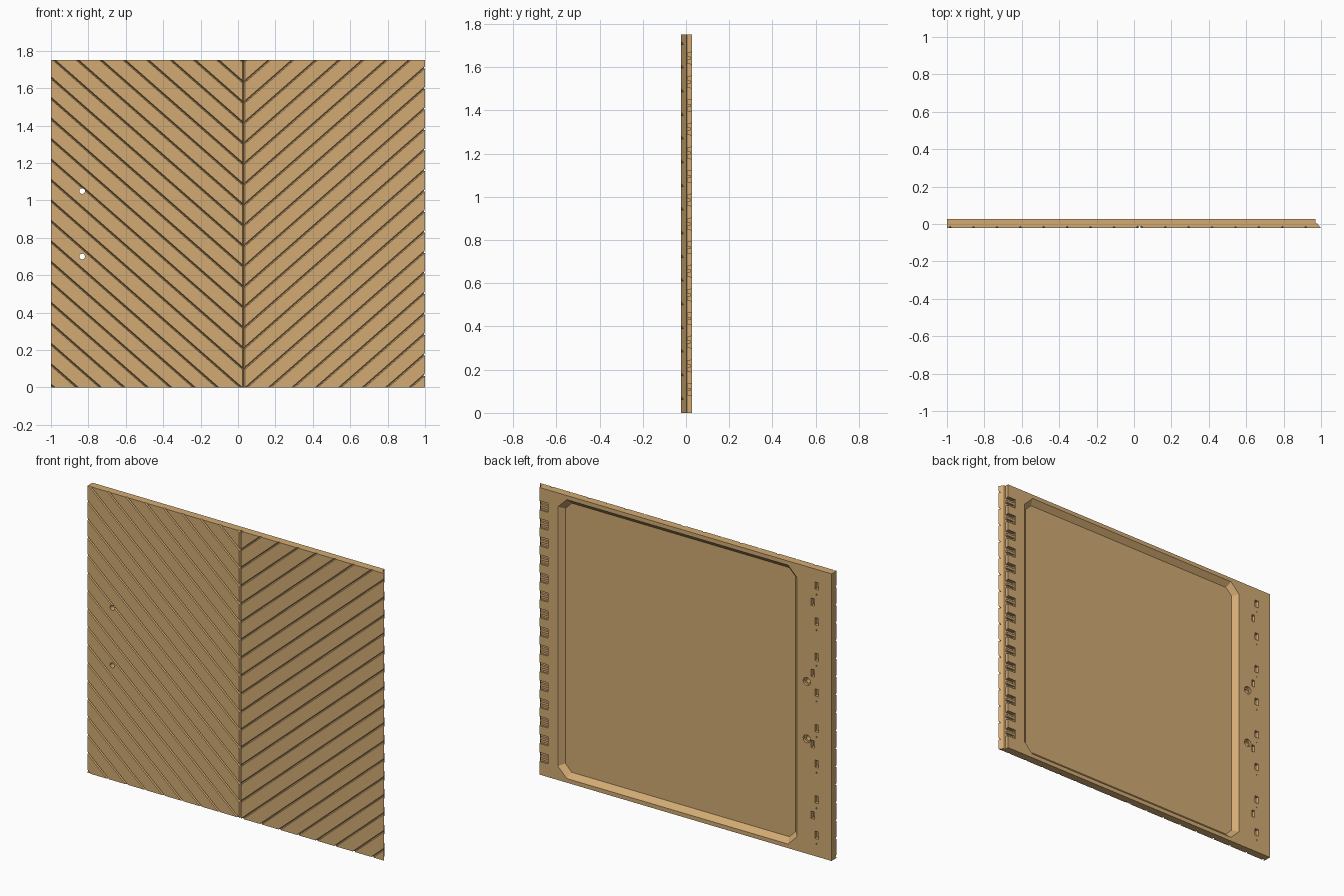
import bpy, bmesh, math

cube = bpy.data.objects.get("Cube")
if cube:
    bpy.data.objects.remove(cube, do_unlink=True)

FRONT, BACK, HEIGHT = -0.022, 0.027, 1.75
SEAM, SLOPE, PITCH = 0.03, 0.875, 0.1095

tan = bpy.data.materials.new("tan_wood")
tan.use_nodes = True
tan.diffuse_color = (0.65, 0.41, 0.175, 1)
tan.node_tree.nodes["Principled BSDF"].inputs["Base Color"].default_value = tan.diffuse_color


def loft(bm, rings):
    """Closed solid through rings of points."""
    rows = [[bm.verts.new(p) for p in ring] for ring in rings]
    n = len(rows[0])
    for a, b in zip(rows, rows[1:]):
        for i in range(n):
            bm.faces.new((a[i], a[(i + 1) % n], b[(i + 1) % n], b[i]))
    bm.faces.new(rows[0][::-1])
    bm.faces.new(rows[-1])


def box(bm, x0, x1, y0, y1, z, half):
    loft(bm, [[(x0, y, z - half), (x1, y, z - half), (x1, y, z + half), (x0, y, z + half)]
              for y in (y0, y1)])


def make(name, bm):
    bmesh.ops.recalc_face_normals(bm, faces=bm.faces)
    mesh = bpy.data.meshes.new(name)
    bm.to_mesh(mesh)
    bm.free()
    mesh.materials.append(tan)
    obj = bpy.data.objects.new(name, mesh)
    bpy.context.collection.objects.link(obj)
    return obj


def cut(name, bm):
    """Carve the cutter out of the panel, then discard it."""
    cutter = make(name, bm)
    cutter.hide_render = True
    mod = panel.modifiers.new(name, "BOOLEAN")
    mod.operation, mod.solver, mod.object = "DIFFERENCE", "EXACT", cutter
    bpy.context.view_layer.objects.active = panel
    bpy.ops.object.modifier_apply(modifier=name)
    bpy.data.objects.remove(cutter, do_unlink=True)


# Panel with a stepped lip along its left edge
bm = bmesh.new()
profile = [(-1, FRONT), (1, FRONT), (0.985, -0.004), (0.98, 0.002), (0.97, 0.004),
           (0.97, BACK), (-1, BACK)]
loft(bm, [[(x, y, z) for x, y in profile] for z in (0, HEIGHT)])
panel = make("door_panel", bm)

# Tapered recess with clipped corners on the back
def recess_ring(y, inset):
    x0, x1 = -0.767 + inset, 0.845 - inset
    z0, z1 = 0.025 + inset, HEIGHT - 0.025 - inset
    c = 0.06 - inset * 0.58
    return [(x0 + c, y, z0), (x1 - c, y, z0), (x1, y, z0 + c), (x1, y, z1 - c),
            (x1 - c, y, z1), (x0 + c, y, z1), (x0, y, z1 - c), (x0, y, z0 + c)]

bm = bmesh.new()
loft(bm, [recess_ring(BACK + 0.003, -0.003), recess_ring(BACK - 0.03, 0.03)])
cut("recess", bm)

# Vertical V groove between the halves
TIP, BASE, HALF = -0.011, -0.03, 0.012
bm = bmesh.new()
loft(bm, [[(SEAM - HALF, BASE, z), (SEAM + HALF, BASE, z), (SEAM, TIP + 0.001, z)]
          for z in (-0.1, HEIGHT + 0.1)])
cut("seam_groove", bm)

# Slanted V grooves rising from the seam to each side
for name, end in (("right_grooves", -1.05), ("left_grooves", 1.05)):
    bm = bmesh.new()
    for k in range(-9, 16):
        rings = []
        for x in (SEAM, end):
            z = 0.097 + k * PITCH + SLOPE * abs(x - SEAM)
            rings.append([(x, BASE, z - HALF), (x, BASE, z + HALF), (x, TIP, z)])
        if rings[1][2][2] > 0.02:
            loft(bm, rings)
    cut(name, bm)

# Handle bolt holes with a wider seat at the back
bm = bmesh.new()
for z in (0.70, 1.05):
    rings = []
    for y, r in ((-0.05, 0.015), (0.012, 0.015), (0.012, 0.024), (0.04, 0.024)):
        rings.append([(-0.833 + r * math.cos(a), y, z + r * math.sin(a))
                      for a in (math.tau * i / 24 for i in range(24))])
    loft(bm, rings)
cut("bolt_holes", bm)

# Hinge clip seats along the left edge: shallow pocket, then two deep slits
bm = bmesh.new()
for k in range(15):
    box(bm, 0.912, 1.02, 0.020, 0.04, 0.108 + k * PITCH, 0.028)
cut("clip_pockets", bm)
bm = bmesh.new()
for k in range(15):
    for side in (-1, 1):
        box(bm, 0.918, 1.02, 0.006, 0.04, 0.108 + k * PITCH + side * 0.016, 0.009)
cut("clip_slits", bm)

# Two columns of latch slots, with pin holes below the outer ones
bm = bmesh.new()
for k in range(8):
    z = 0.13 + k * 0.217
    box(bm, -0.912, -0.888, 0.005, 0.04, z, 0.022)
    box(bm, -0.903, -0.897, 0.015, 0.04, z - 0.053, 0.004)
for k in range(4):
    box(bm, -0.885, -0.863, 0.005, 0.04, 0.245 + k * 0.433, 0.022)
cut("latch_slots", bm)
